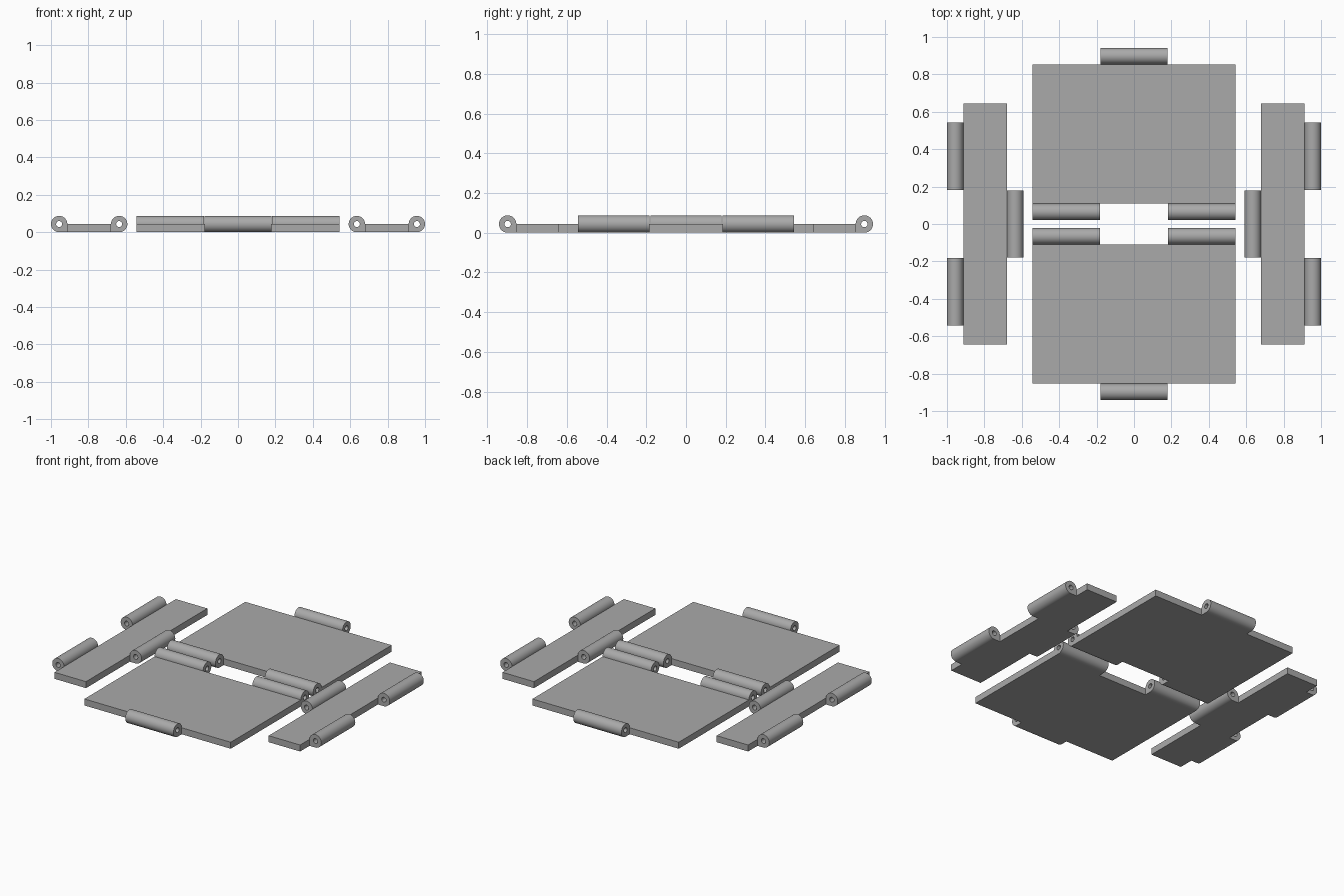
import bpy, bmesh
from math import cos, sin, pi
from mathutils import Vector

cube = bpy.data.objects.get("Cube")
if cube:
    bpy.data.objects.remove(cube, do_unlink=True)

R = 0.0437      # knuckle radius, also the leaf thickness
BORE = 0.016    # pin hole radius
SEG = 48

grey = bpy.data.materials.new("plain grey")
grey.use_nodes = True
colour = (0.4, 0.4, 0.4, 1)
grey.diffuse_color = colour
grey.node_tree.nodes["Principled BSDF"].inputs["Base Color"].default_value = colour


def finish(bm, name):
    bmesh.ops.recalc_face_normals(bm, faces=bm.faces)
    mesh = bpy.data.meshes.new(name)
    bm.to_mesh(mesh)
    bm.free()
    mesh.materials.append(grey)
    ob = bpy.data.objects.new(name, mesh)
    bpy.context.collection.objects.link(ob)
    return ob


def plate(name, x0, x1, y0, y1):
    bm = bmesh.new()
    bmesh.ops.create_cube(bm, size=1)
    for v in bm.verts:
        v.co = ((x0 + x1) / 2 + v.co.x * (x1 - x0),
                (y0 + y1) / 2 + v.co.y * (y1 - y0), (v.co.z + 0.5) * R)
    finish(bm, name)


def knuckle(name, edge, outward, axis, start, end):
    """Bored barrel standing off a leaf edge, squared off where it meets the leaf."""
    out, along = Vector(outward), Vector(axis)
    centre = out * (edge + R) + Vector((0, 0, R))
    bm = bmesh.new()
    rings = []
    for t in (start, end):
        outer, inner = [], []
        for i in range(SEG):
            a = 2 * pi * i / SEG
            c, s = cos(a), sin(a)
            square = c < 1e-6 and s < 1e-6
            r = R / max(abs(c), abs(s)) if square else R
            base = centre + along * t
            outer.append(bm.verts.new(base + out * c * r + Vector((0, 0, s * r))))
            inner.append(bm.verts.new(base + out * c * BORE + Vector((0, 0, s * BORE))))
        rings.append((outer, inner))
    (o0, i0), (o1, i1) = rings
    for k in range(SEG):
        n = (k + 1) % SEG
        for p, q in ((o0, o1), (i1, i0), (i0, o0), (o1, i1)):
            bm.faces.new((p[k], p[n], q[n], q[k]))
    ob = finish(bm, name)
    bpy.ops.object.select_all(action='DESELECT')
    ob.select_set(True)
    bpy.context.view_layer.objects.active = ob
    bpy.ops.object.shade_smooth_by_angle(angle=pi / 6)


HALF, NEAR, FAR = 0.179, 0.183, 0.544   # knuckle extents along the edges

# Large leaves at the front and back
for side, word in ((-1, "front"), (1, "back")):
    ys = sorted((side * 0.109, side * 0.854))
    plate(word + "_leaf", -FAR, FAR, *ys)
    knuckle(word + "_outer_knuckle", 0.854, (0, side, 0), (1, 0, 0), -HALF, HALF)
    for sx, lr in ((1, "left"), (-1, "right")):
        knuckle(f"{word}_inner_knuckle_{lr}", -0.109, (0, -side, 0), (sx, 0, 0), NEAR, FAR)

# Narrow leaves at the left and right
for side, word in ((1, "left"), (-1, "right")):
    xs = sorted((side * 0.679, side * 0.9126))
    plate(word + "_leaf", *xs, -0.644, 0.644)
    knuckle(word + "_inner_knuckle", -0.679, (-side, 0, 0), (0, 1, 0), -HALF, HALF)
    for sy, fb in ((1, "back"), (-1, "front")):
        knuckle(f"{word}_outer_knuckle_{fb}", 0.9126, (side, 0, 0), (0, sy, 0), NEAR, FAR)
